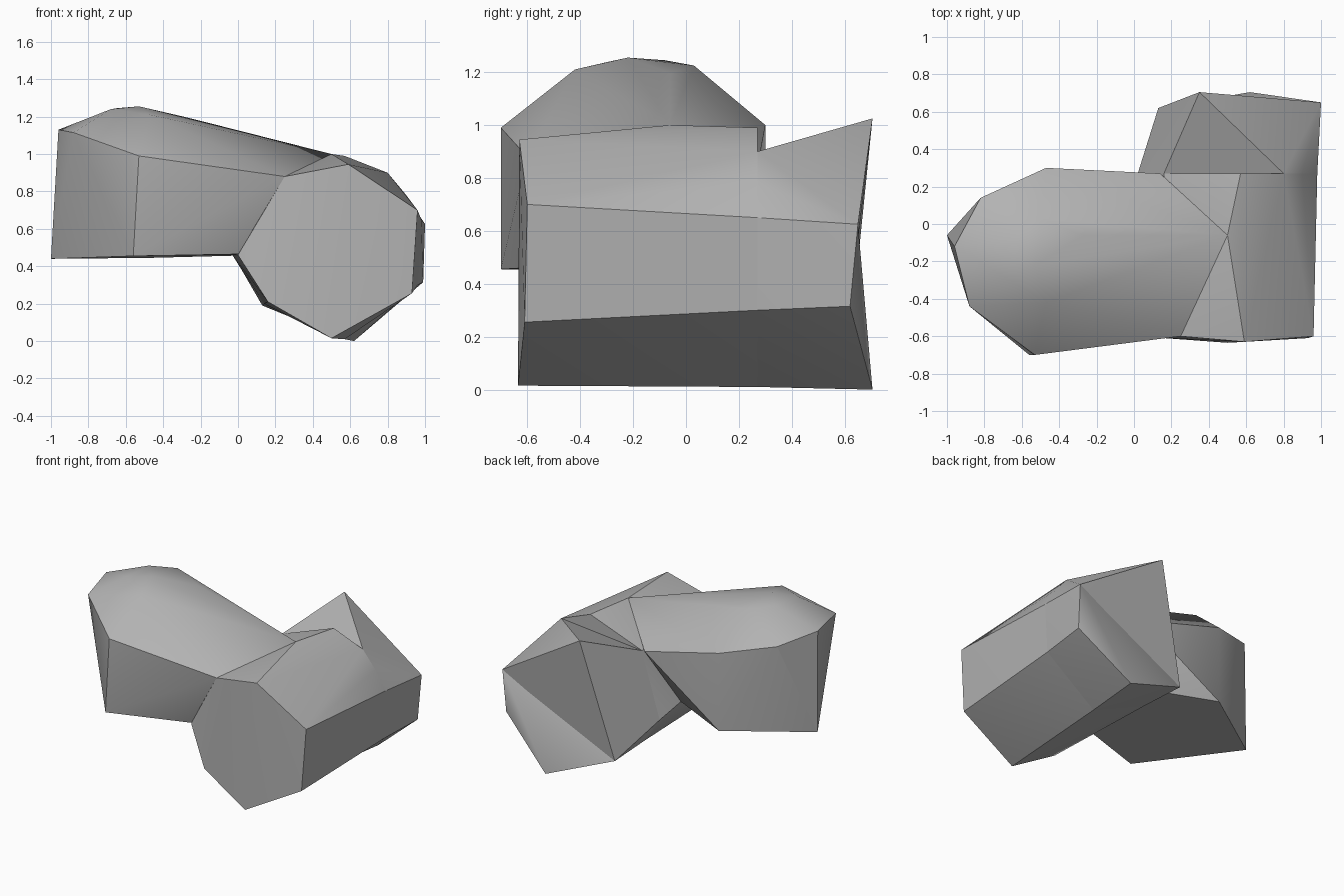
import bpy
import bmesh

# Remove the default cube
default_cube = bpy.data.objects.get("Cube")
if default_cube is not None:
    bpy.data.objects.remove(default_cube, do_unlink=True)

# Single stone colour
stone = bpy.data.materials.new("stone grey")
stone.use_nodes = True
GREY = (0.45, 0.45, 0.45, 1)
stone.diffuse_color = GREY
shader = next(n for n in stone.node_tree.nodes if n.type == "BSDF_PRINCIPLED")
shader.inputs["Base Color"].default_value = GREY
shader.inputs["Roughness"].default_value = 0.9


def chiselled_stone(name, points):
    """Wrap a faceted stone around its corner points."""
    bm = bmesh.new()
    for point in points:
        bm.verts.new(point)
    result = bmesh.ops.convex_hull(bm, input=list(bm.verts))
    loose = set(result["geom_interior"]) | set(result["geom_unused"])
    bmesh.ops.delete(
        bm,
        geom=[g for g in loose if isinstance(g, bmesh.types.BMVert)],
        context="VERTS",
    )
    bmesh.ops.recalc_face_normals(bm, faces=list(bm.faces))
    mesh = bpy.data.meshes.new(name)
    bm.to_mesh(mesh)
    bm.free()
    mesh.materials.append(stone)
    stone_object = bpy.data.objects.new(name, mesh)
    bpy.context.collection.objects.link(stone_object)

    # Soften shallow creases while keeping the chiselled corners
    bpy.ops.object.select_all(action="DESELECT")
    stone_object.select_set(True)
    bpy.context.view_layer.objects.active = stone_object
    bpy.ops.object.shade_smooth_by_angle(angle=0.5)


# Flat-bottomed boulder: base outline, shoulder rim and domed crown
boulder_base = [
    (-1, -.06, .44), (-.56, -.7, .455), (0, -.53, .465),
    (.3, -.2, .465), (-.03, .1, .46), (-.47, .3, .445),
]
boulder_rim = [
    (-.96, -.12, 1.13), (-.88, -.44, 1.115), (-.53, -.7, .99),
    (.25, -.6, .88), (.5, -.06, 1), (.14, .27, .84),
    (-.47, .3, 1), (-.82, .14, 1.08),
]
boulder_crown = [
    (-.68, -.29, 1.24), (-.47, -.42, 1.21), (-.65, -.08, 1.245),
    (-.5, .03, 1.225), (-.53, -.22, 1.255), (-.27, -.06, 1.195),
]
chiselled_stone("domed_boulder", boulder_base + boulder_rim + boulder_crown)

# Long block: front face, shared middle section, raised ridge and waist corner
block_front = [
    (0, -.53, .46), (.16, -.61, .21), (.5, -.635, .015), (.93, -.61, .255),
    (.96, -.6, .7), (.59, -.63, .945), (.25, -.6, .88),
]
block_middle = [
    (.02, .27, .38), (.14, .27, .2), (.57, .27, .01), (.96, .27, .3),
    (.98, .27, .65), (.9, .27, .78), (.8, .27, .9), (.16, .27, .84),
]
block_ridge = [(.5, -.06, 1), (.57, .27, .99)]
block_waist = [(-.03, .1, .46)]
chiselled_stone(
    "long_block_front",
    block_front + block_middle + block_ridge + block_waist,
)

# Rear of the block: upper and lower wedges meeting in a shallow fold
rear_fold = [(.13, .62, .19), (.99, .62, .315), (1, .65, .625)]
wedge_tips = {
    "long_block_rear_upper": (.35, .705, 1.025),
    "long_block_rear_lower": (.62, .705, 0),
}
for wedge_name, tip in wedge_tips.items():
    chiselled_stone(wedge_name, block_middle + rear_fold + [tip])
